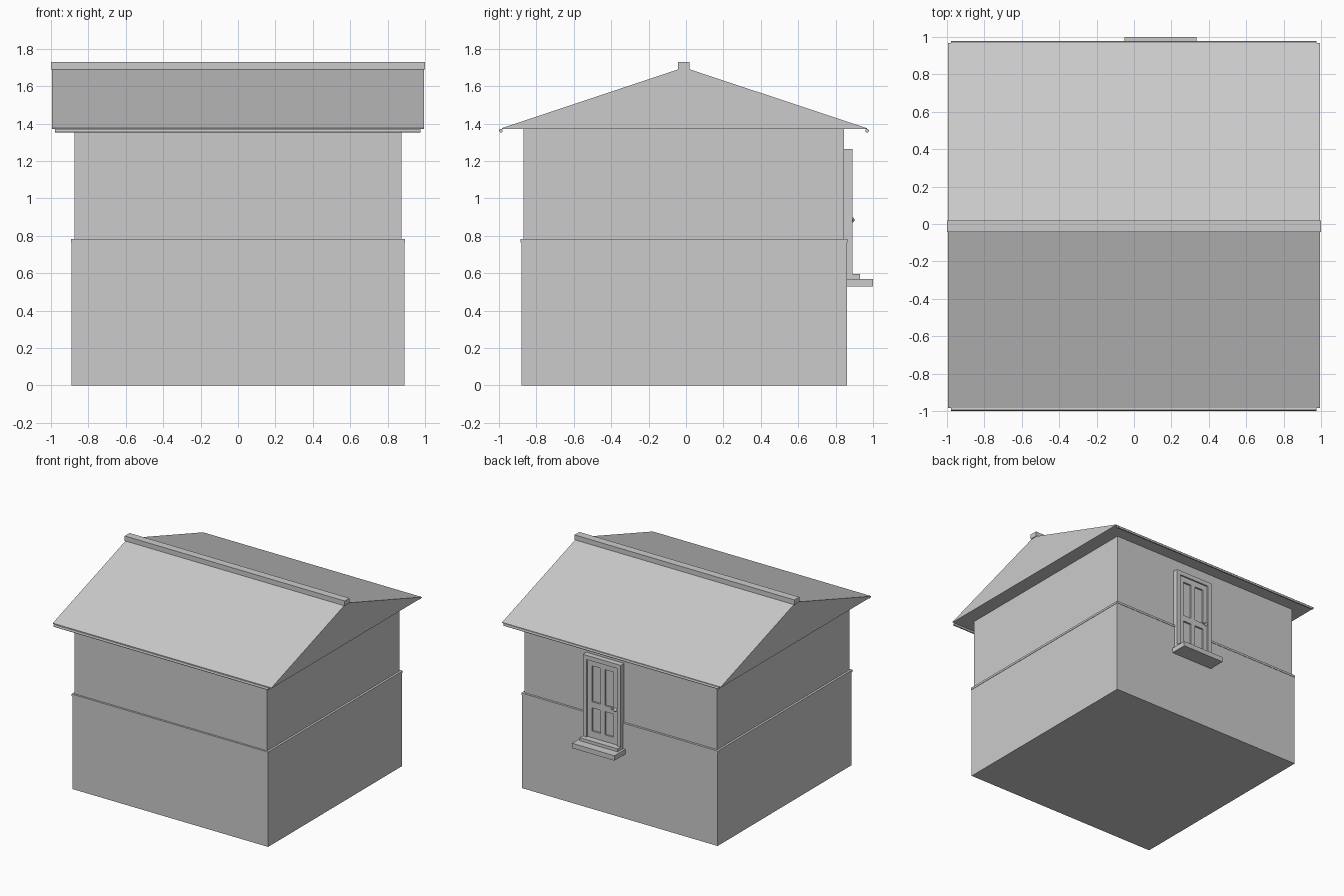
import bpy
import math

cube = bpy.data.objects.get("Cube")
if cube:
    bpy.data.objects.remove(cube, do_unlink=True)

# One plain grey for the whole house
GREY = (0.6, 0.6, 0.6, 1)
grey = bpy.data.materials.new("plain grey")
grey.use_nodes = True
grey.diffuse_color = GREY
grey.node_tree.nodes["Principled BSDF"].inputs["Base Color"].default_value = GREY


def finish(obj, name):
    obj.name = name
    obj.data.materials.append(grey)
    return obj


def extrude_x(name, profile, x0, x1):
    """Solid made by sweeping a (y, z) profile along x."""
    n = len(profile)
    verts = [(x, y, z) for x in (x0, x1) for y, z in profile]
    faces = [tuple(reversed(range(n))), tuple(range(n, 2 * n))]
    faces += [(i, (i + 1) % n, (i + 1) % n + n, i + n) for i in range(n)]
    mesh = bpy.data.meshes.new(name)
    mesh.from_pydata(verts, [], faces)
    obj = bpy.data.objects.new(name, mesh)
    bpy.context.collection.objects.link(obj)
    return finish(obj, name)


def box(name, x, y, z):
    """Box from (low, high) pairs."""
    return extrude_x(name, [(y[0], z[0]), (y[1], z[0]), (y[1], z[1]), (y[0], z[1])], *x)


def rod_x(name, x0, x1, y, z, radius, sides):
    bpy.ops.mesh.primitive_cylinder_add(vertices=sides, radius=radius, depth=x1 - x0,
                                        location=((x0 + x1) / 2, y, z),
                                        rotation=(0, math.pi / 2, 0))
    bpy.ops.object.shade_smooth_by_angle()
    return finish(bpy.context.object, name)


# Walls and the trim between the storeys
box("lower_wall", (-0.89, 0.89), (-0.88, 0.86), (0, 0.765))
box("wall_trim", (-0.893, 0.893), (-0.886, 0.863), (0.765, 0.782))
box("upper_wall", (-0.875, 0.875), (-0.87, 0.845), (0.782, 1.37))

# Roof, ridge beam and the rods under the eaves
extrude_x("roof", [(-0.985, 1.37), (0.968, 1.37), (0.968, 1.375),
                   (-0.01, 1.70), (-0.985, 1.375)], -0.994, 0.994)
box("ridge_beam", (-1, 1), (-0.043, 0.02), (1.69, 1.73))
for side, y in (("front", -0.99), ("back", 0.968)):
    rod_x(side + "_eave_rod", -0.978, 0.976, y, 1.362, 0.01, 12)

# Door frame with a step and a sill
LEFT, RIGHT = 0.315, -0.03
MID = (LEFT + RIGHT) / 2
BORDER = 0.035
WALL = 0.84
FRAME = (WALL, 0.89)
for name, x in (("left", (LEFT - BORDER, LEFT)), ("right", (RIGHT, RIGHT + BORDER))):
    box(name + "_door_jamb", x, FRAME, (0.57, 1.265))
box("door_head", (RIGHT + BORDER, LEFT - BORDER), FRAME, (1.23, 1.265))
box("door_sill", (-0.05, 0.335), (WALL, 1.0), (0.53, 0.57))
box("door_step", (RIGHT, LEFT), (WALL, 0.93), (0.57, 0.595))

# Four-panel door: recessed back, then stiles and rails
x_in, x_out = RIGHT + BORDER, LEFT - BORDER
STILE = 0.04
LEAF = (0.855, 0.878)
box("door_back", (x_in, x_out), (WALL, 0.864), (0.595, 1.23))
for name, x in (("right", x_in), ("middle", MID - STILE / 2), ("left", x_out - STILE)):
    box(name + "_door_stile", (x, x + STILE), LEAF, (0.595, 1.23))
for name, z in (("bottom", (0.595, 0.65)), ("lock", (0.84, 0.89)), ("top", (1.185, 1.23))):
    for x in (x_in + STILE, MID + STILE / 2):
        box(name + "_door_rail", (x, MID - STILE / 2 if x < MID else x_out - STILE), LEAF, z)

# Door handle
rod_x("handle_lever", 0.022, 0.055, 0.887, 0.885, 0.007, 8)
bpy.ops.mesh.primitive_uv_sphere_add(segments=12, ring_count=8, radius=0.014,
                                     location=(0.022, 0.887, 0.885))
bpy.ops.object.shade_smooth_by_angle()
finish(bpy.context.object, "handle_knob")
